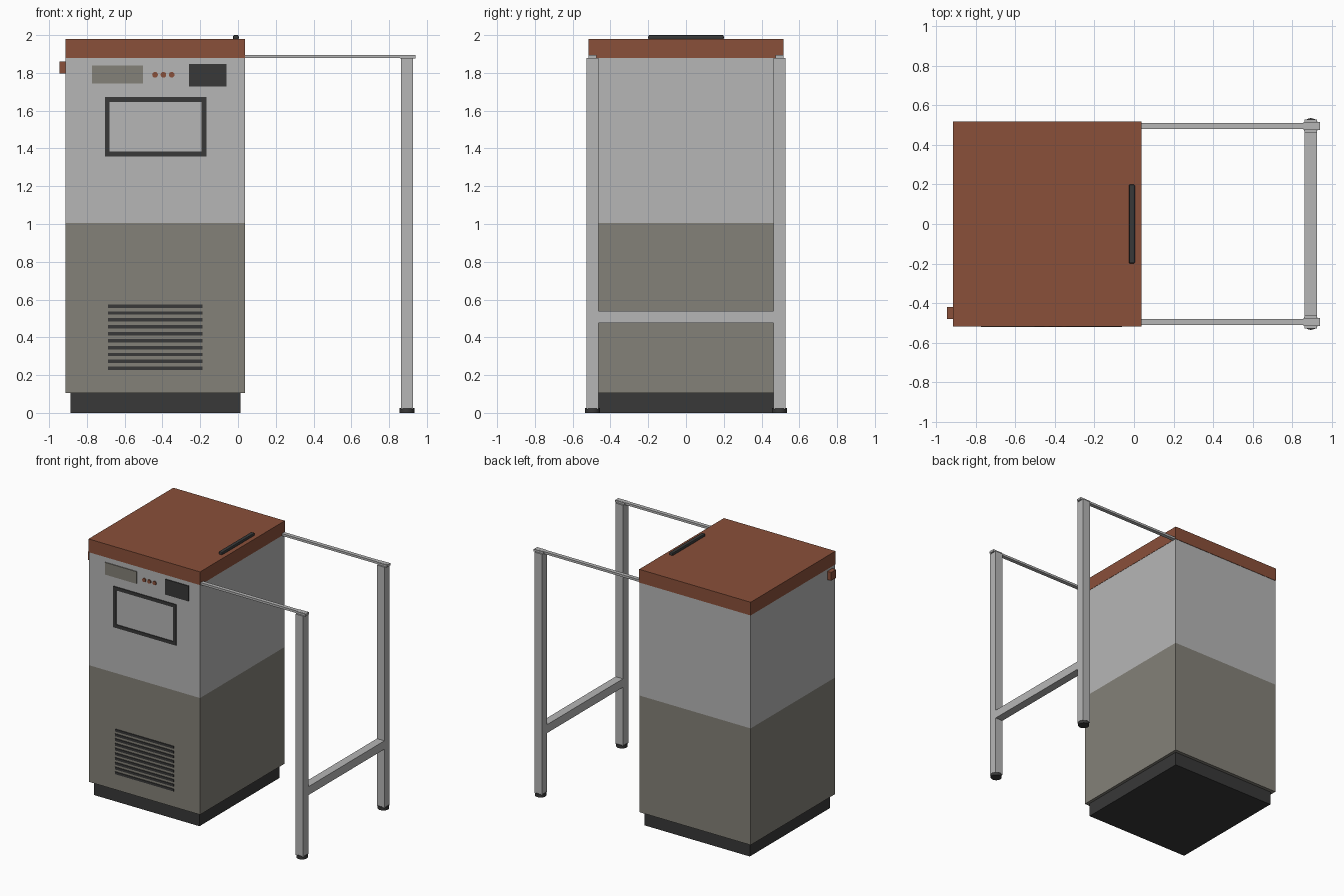
import bpy, bmesh, math
from mathutils import Matrix

if "Cube" in bpy.data.objects:
    bpy.data.objects.remove(bpy.data.objects["Cube"])


def material(name, rgb):
    m = bpy.data.materials.new(name)
    m.diffuse_color = (*rgb, 1)
    m.use_nodes = True
    m.node_tree.nodes["Principled BSDF"].inputs["Base Color"].default_value = m.diffuse_color
    return m


GREY = material("light grey", (0.468, 0.468, 0.468))
TAUPE = material("taupe", (0.231, 0.220, 0.188))
RUST = material("rust brown", (0.254, 0.080, 0.042))
DARK = material("charcoal", (0.040, 0.040, 0.040))


def finish(name, bm, mat):
    bmesh.ops.recalc_face_normals(bm, faces=bm.faces)
    me = bpy.data.meshes.new(name)
    bm.to_mesh(me)
    bm.free()
    me.materials.append(mat)
    ob = bpy.data.objects.new(name, me)
    bpy.context.collection.objects.link(ob)
    return ob


def box(name, x, y, z, mat, bevel=0, segments=2):
    """Box from (min, max) ranges, with optional rounded edges."""
    bm = bmesh.new()
    bmesh.ops.create_cube(bm, size=1)
    for v in bm.verts:
        v.co = [r[0] + (c + 0.5) * (r[1] - r[0]) for c, r in zip(v.co, (x, y, z))]
    if bevel:
        bmesh.ops.bevel(bm, geom=bm.edges[:], offset=bevel, segments=segments,
                        profile=0.5, affect='EDGES')
    return finish(name, bm, mat)


def cylinder(name, loc, radius, depth, mat, sides=24, rot=None):
    bm = bmesh.new()
    bmesh.ops.create_cone(bm, cap_ends=True, segments=sides, radius1=radius,
                          radius2=radius, depth=depth)
    bmesh.ops.transform(bm, verts=bm.verts,
                        matrix=Matrix.Translation(loc) @ (rot or Matrix()))
    ob = finish(name, bm, mat)
    for p in ob.data.polygons:
        p.use_smooth = len(p.vertices) == 4
    return ob


# Cabinet: plinth, two-tone body, lid
FRONT = -0.514
BX = (-0.912, 0.036)
BY = (FRONT, 0.514)
box("plinth", (-0.886, 0.013), (-0.488, 0.488), (0, 0.105), DARK)
box("lower_cabinet", BX, BY, (0.105, 1.005), TAUPE)
box("upper_cabinet", BX, BY, (1.005, 1.878), GREY)
box("lid", (-0.914, 0.038), (-0.517, 0.517), (1.878, 1.98), RUST)

# Lid handle and side latch
box("lid_handle", (-0.026, 0.004), (-0.2, 0.2), (1.975, 2.0), DARK, 0.007)
box("side_latch", (-0.945, -0.911), (-0.48, -0.42), (1.796, 1.86), RUST)


# Front details as thin plates
def plate(name, x, z, mat, t=0.006):
    return box(name, x, (FRONT - t, FRONT + 0.002), z, mat)


plate("label_plate", (-0.773, -0.504), (1.744, 1.838), TAUPE)
plate("display", (-0.26, -0.06), (1.727, 1.846), DARK)
for i in range(3):
    cylinder(f"button_{i + 1}", (-0.439 + i * 0.044, FRONT - 0.003, 1.79), 0.015,
             0.009, RUST, rot=Matrix.Rotation(math.pi / 2, 4, 'X'))

# Window frame
X0, X1, Z0, Z1, W = -0.705, -0.166, 1.357, 1.673, 0.026
plate("frame_bottom", (X0, X1), (Z0, Z0 + W), DARK)
plate("frame_top", (X0, X1), (Z1 - W, Z1), DARK)
plate("frame_left", (X0, X0 + W), (Z0 + W, Z1 - W), DARK)
plate("frame_right", (X1 - W, X1), (Z0 + W, Z1 - W), DARK)

# Ventilation slats
for i in range(10):
    z = 0.236 + i * 0.0366
    plate(f"vent_slat_{i + 1}", (-0.688, -0.187), (z - 0.009, z + 0.009), DARK)

# Side stand: rails, legs, feet, cross bar
LX, LY = 0.894, 0.495
for side, s in (("front", -1), ("back", 1)):
    y = s * LY
    box(f"{side}_rail", (0.03, 0.93), (y - 0.015, y + 0.015), (1.878, 1.895), GREY)
    box(f"{side}_rail_end", (0.857, 0.939), (y - 0.021, y + 0.021),
        (1.877, 1.894), GREY)
    box(f"{side}_leg", (LX - 0.032, LX + 0.032), (y - 0.032, y + 0.032),
        (0.02, 1.879), GREY)
    cylinder(f"{side}_foot", (LX, y, 0.0125), 0.04, 0.025, DARK)
box("cross_bar", (LX - 0.032, LX + 0.032), (-LY + 0.03, LY - 0.03),
    (0.475, 0.54), GREY)
